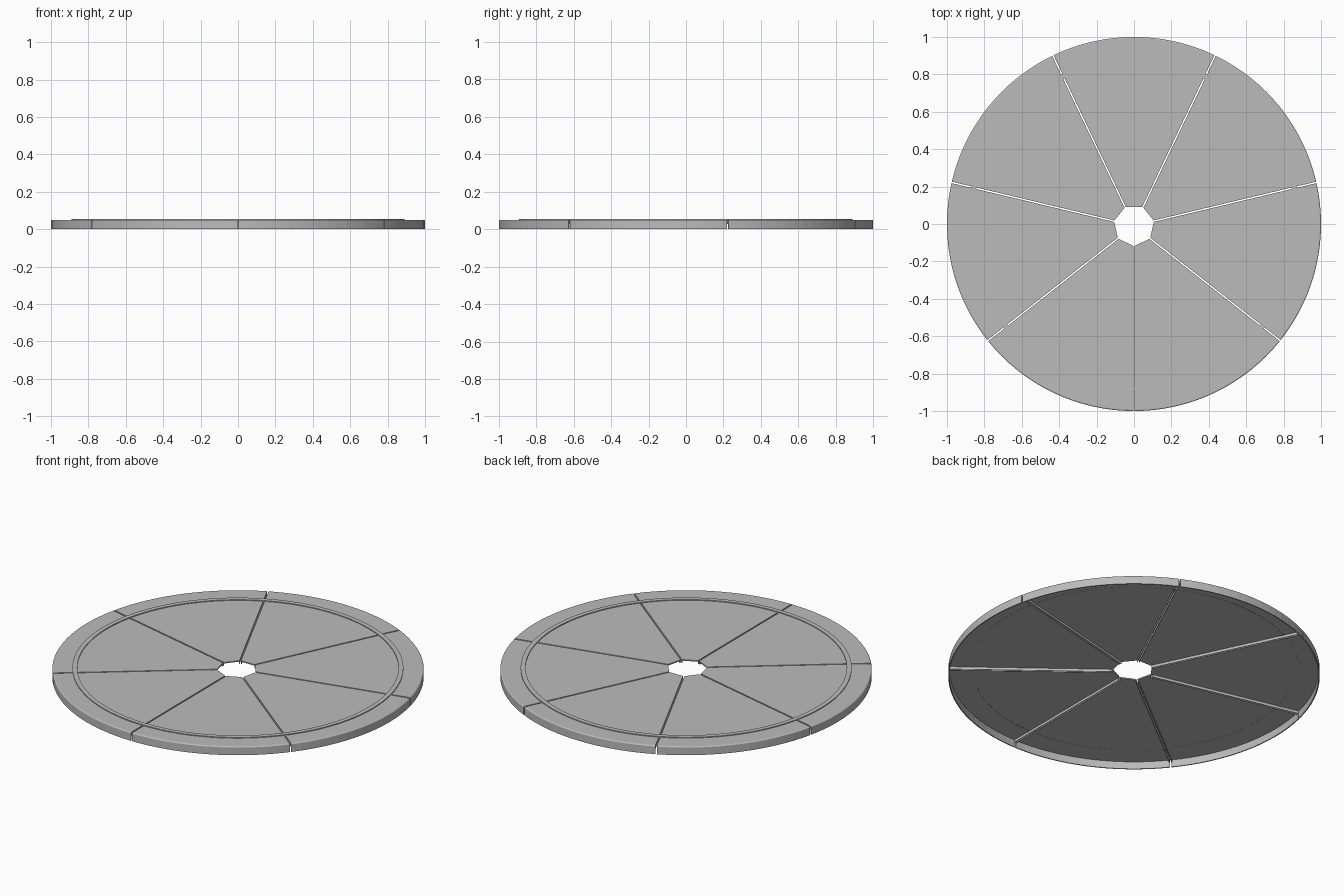
import bpy, bmesh
from math import sin, cos, asin, pi, tau

cube = bpy.data.objects.get("Cube")
if cube:
    bpy.data.objects.remove(cube)

SECTORS = 7
HALF_GAP = 0.004
STEP = tau / SECTORS
APOTHEM = 0.099      # heptagonal centre hole

grey = bpy.data.materials.new("mid_grey")
grey.use_nodes = True
COLOUR = (0.5, 0.5, 0.5, 1)
grey.diffuse_color = COLOUR
grey.node_tree.nodes["Principled BSDF"].inputs["Base Color"].default_value = COLOUR


def finish(name, bm):
    # the hole sits slightly towards the front of the round rim
    for v in bm.verts:
        v.co.y -= 0.01 * (1 - v.co.xy.length)
    bmesh.ops.recalc_face_normals(bm, faces=bm.faces)
    mesh = bpy.data.meshes.new(name)
    bm.to_mesh(mesh)
    bm.free()
    mesh.materials.append(grey)
    obj = bpy.data.objects.new(name, mesh)
    bpy.context.collection.objects.link(obj)
    return obj


def sweep(bm, profile, start, end, steps, gap=0, closed=False):
    """Sweep a closed (r, z) profile round the axis; r None means the hole edge."""
    mid, rows = (start + end) / 2, []
    for i in range(steps if closed else steps + 1):
        t = i / steps
        row = []
        for r, z in profile:
            rad = APOTHEM / cos(STEP / 2) if r is None else r
            trim = asin(gap / rad)
            a = start + trim + (end - start - 2 * trim) * t
            if r is None:
                rad = APOTHEM / cos(a - mid)
            row.append(bm.verts.new((rad * cos(a), rad * sin(a), z)))
        rows.append(row)
    n = len(profile)
    for i in range(steps):
        p, q = rows[i], rows[(i + 1) % len(rows)]
        for j in range(n):
            k = (j + 1) % n
            bm.faces.new((p[j], p[k], q[k], q[j]))
    if not closed:
        bm.faces.new(rows[0])
        bm.faces.new(rows[-1])


def edge_rib(bm, angle, side):
    """Thin downturned edge beside a radial gap."""
    d, s = (cos(angle), sin(angle)), (-sin(angle), cos(angle))
    corners = []
    for z in (0.028, 0.044):
        for r, off in ((0.112, HALF_GAP), (0.993, HALF_GAP),
                       (0.993, HALF_GAP + 0.003), (0.112, HALF_GAP + 0.003)):
            o = off * side
            corners.append(bm.verts.new((d[0] * r + s[0] * o, d[1] * r + s[1] * o, z)))
    low, high = corners[:4], corners[4:]
    bm.faces.new(low)
    bm.faces.new(high)
    for i in range(4):
        j = (i + 1) % 4
        bm.faces.new((low[i], low[j], high[j], high[i]))


panel = [(None, 0.043), (0.866, 0.043), (0.866, 0.05), (None, 0.05)]
rim = [(0.89, 0.043), (0.994, 0.043), (0.994, 0), (1, 0),
       (1, 0.045), (0.998, 0.048), (0.994, 0.05), (0.89, 0.05)]
band = [(0.865, 0.042), (0.891, 0.042), (0.891, 0.055), (0.865, 0.055)]

# Seven wedge panels, rim segments and their downturned edges
for k in range(SECTORS):
    a0 = -pi / 2 + k * STEP
    a1 = a0 + STEP
    bm = bmesh.new()
    sweep(bm, panel, a0, a1, 16, HALF_GAP)
    finish(f"wedge_panel_{k + 1}", bm)
    bm = bmesh.new()
    sweep(bm, rim, a0, a1, 16, HALF_GAP)
    finish(f"rim_segment_{k + 1}", bm)
    bm = bmesh.new()
    edge_rib(bm, a0, 1)
    edge_rib(bm, a1, -1)
    finish(f"wedge_edges_{k + 1}", bm)

# Continuous raised band between panels and rim
bm = bmesh.new()
sweep(bm, band, 0, tau, SECTORS * 16, closed=True)
finish("raised_band", bm)
